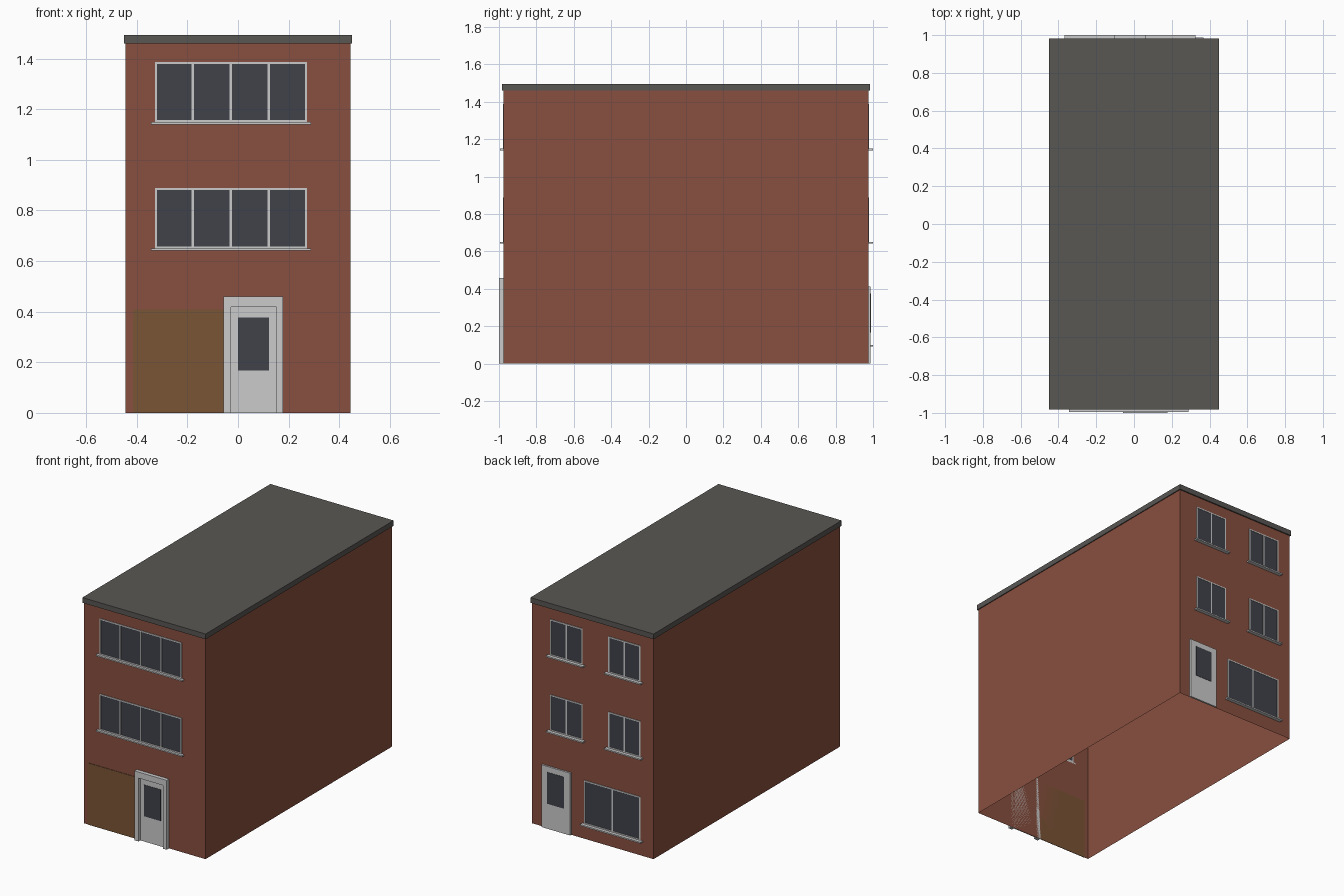
import bpy, bmesh
from mathutils import Vector

if "Cube" in bpy.data.objects:
    bpy.data.objects.remove(bpy.data.objects["Cube"])

WALL_X, WALL_Y, WALL_H = 0.445, 0.975, 1.46


def material(name, rgb):
    m = bpy.data.materials.new(name)
    m.diffuse_color = (*rgb, 1)
    m.use_nodes = True
    m.node_tree.nodes["Principled BSDF"].inputs["Base Color"].default_value = m.diffuse_color
    return m


BRICK = material("brick", (0.25, 0.078, 0.05))
ROOF = material("roof_felt", (0.098, 0.095, 0.088))
GLASS = material("dark_glass", (0.05, 0.055, 0.068))
GARAGE = material("garage_brown", (0.195, 0.089, 0.035))


def boxes(name, specs, mat=None, open_ends=False):
    """One object from boxes given as (x0, x1, y0, y1, z0, z1)."""
    bm = bmesh.new()
    for x0, x1, y0, y1, z0, z1 in specs:
        y0, y1 = sorted((y0, y1))
        verts = bmesh.ops.create_cube(bm, size=1)["verts"]
        for v in verts:
            v.co = Vector((x1 if v.co.x > 0 else x0,
                           y1 if v.co.y > 0 else y0,
                           z1 if v.co.z > 0 else z0))
    bm.normal_update()
    if open_ends:
        ends = [f for f in bm.faces if abs(f.normal.z) > 0.9]
        bmesh.ops.delete(bm, geom=ends, context="FACES_ONLY")
    mesh = bpy.data.meshes.new(name)
    bm.to_mesh(mesh)
    bm.free()
    ob = bpy.data.objects.new(name, mesh)
    if mat:
        mesh.materials.append(mat)
    bpy.context.collection.objects.link(ob)
    return ob


def on_wall(side, x0, x1, z0, z1, depth):
    """Box standing out from the front (-1) or back (+1) wall."""
    return (x0, x1, side * WALL_Y, side * (WALL_Y + depth), z0, z1)


def window(name, side, x0, x1, z0, z1, panes, sill_depth):
    t = 0.008
    bars = [(x0, x0 + t, z0, z1), (x1 - t, x1, z0, z1),
            (x0 + t, x1 - t, z0, z0 + t), (x0 + t, x1 - t, z1 - t, z1)]
    for i in range(1, panes):
        c = x0 + (x1 - x0) * i / panes
        bars.append((c - 0.005, c + 0.005, z0 + t, z1 - t))
    boxes(name + "_frame", [on_wall(side, *b, 0.004) for b in bars])
    boxes(name + "_glass",
          [on_wall(side, x0 + t, x1 - t, z0 + t, z1 - t, 0.002)], GLASS)
    boxes(name + "_sill",
          [on_wall(side, x0 - 0.016, x1 + 0.016, z0 - 0.009, z0, sill_depth)])


# Brick shell, open underneath, and flat roof slab
boxes("brick_walls", [(-WALL_X, WALL_X, -WALL_Y, WALL_Y, 0, WALL_H)],
      BRICK, open_ends=True)
boxes("flat_roof", [(-0.451, 0.451, -0.983, 0.983, 1.459, 1.494)], ROOF)

# Upper floor windows
for floor, z in (("first_floor", 0.65), ("second_floor", 1.149)):
    window(floor + "_front_window", -1, -0.328, 0.272, z, z + 0.238, 4, 0.02)
    window(floor + "_back_window_left", 1, -0.351, -0.116, z, z + 0.238, 2, 0.025)
    window(floor + "_back_window_right", 1, 0.073, 0.31, z, z + 0.238, 2, 0.025)

# Ground floor back window
window("ground_back_window", 1, -0.351, 0.06, 0.1, 0.388, 2, 0.025)

# Garage door
boxes("garage_door", [on_wall(-1, -0.415, -0.057, 0, 0.408, 0.003)], GARAGE)

# Front door with deep surround
boxes("front_door_surround", [on_wall(-1, -0.057, -0.028, 0, 0.459, 0.025),
                              on_wall(-1, 0.152, 0.178, 0, 0.459, 0.025),
                              on_wall(-1, -0.028, 0.152, 0.419, 0.459, 0.025)])
boxes("front_door", [on_wall(-1, -0.028, 0.152, 0, 0.419, 0.006)])
boxes("front_door_glass", [on_wall(-1, 0.0, 0.122, 0.168, 0.376, 0.008)], GLASS)

# Back door
boxes("back_door", [on_wall(1, 0.157, 0.367, 0, 0.412, 0.012)])
boxes("back_door_glass", [on_wall(1, 0.201, 0.323, 0.166, 0.375, 0.014)], GLASS)
